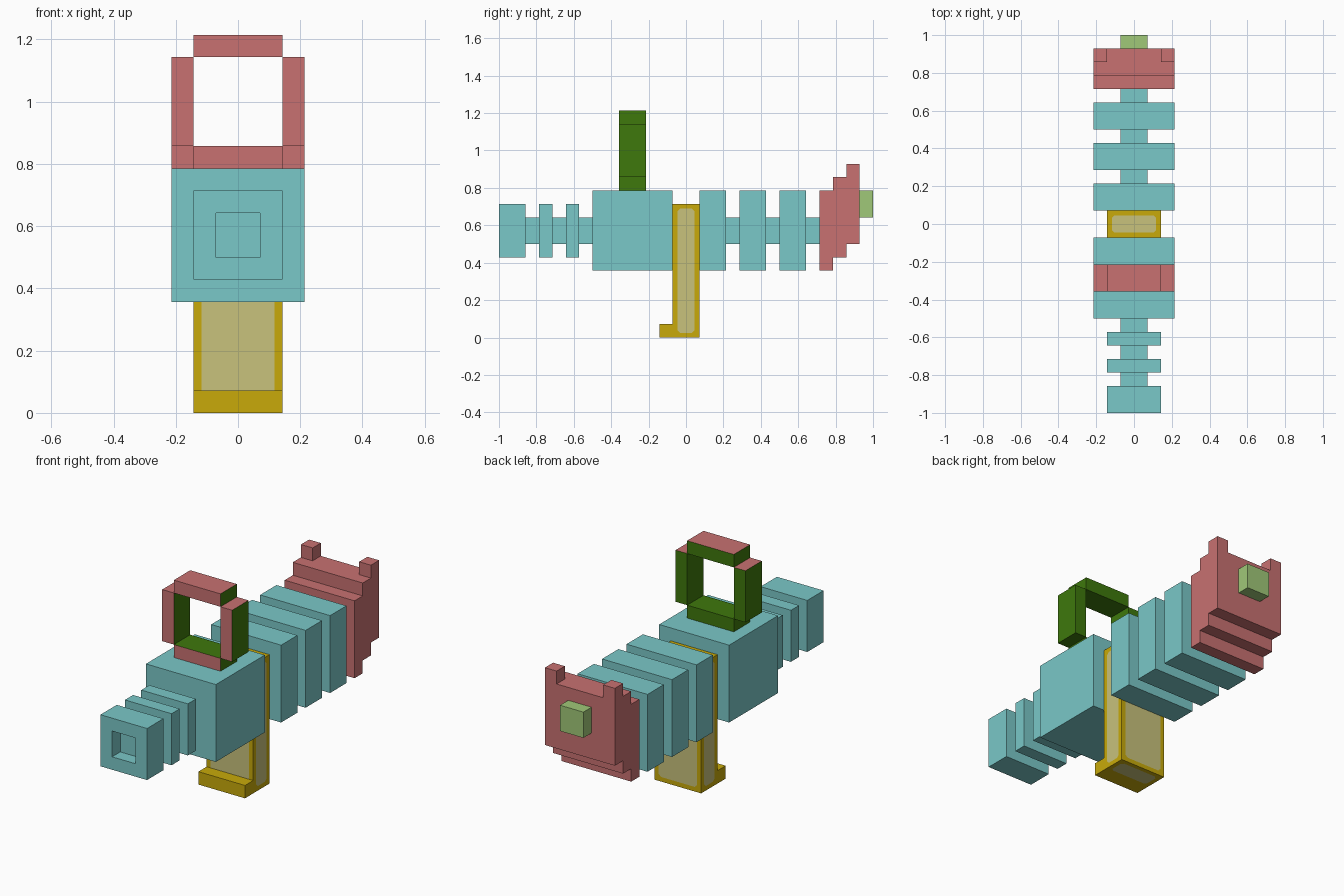
import bpy, bmesh

if "Cube" in bpy.data.objects:
    bpy.data.objects.remove(bpy.data.objects["Cube"])

U = 1 / 14  # one building block


def material(name, r, g, b):
    lin = [((c / 255 + 0.055) / 1.055) ** 2.4 if c > 10 else c / 255 / 12.92 for c in (r, g, b)]
    m = bpy.data.materials.new(name)
    m.diffuse_color = (*lin, 1)
    m.use_nodes = True
    m.node_tree.nodes["Principled BSDF"].inputs["Base Color"].default_value = m.diffuse_color
    return m


CYAN = material("cyan", 122, 200, 200)
RED = material("soft_red", 200, 113, 113)
GOLD = material("gold", 200, 170, 10)
PALE = material("pale_gold", 200, 194, 124)
GREEN = material("dark_green", 62, 120, 12)
LIME = material("light_green", 160, 200, 120)


def finish(name, bm, *mats):
    """Scale block units to scene units and link the object."""
    bmesh.ops.recalc_face_normals(bm, faces=bm.faces)
    bmesh.ops.scale(bm, vec=(U, U, U), verts=bm.verts)
    me = bpy.data.meshes.new(name)
    bm.to_mesh(me)
    bm.free()
    for m in mats:
        me.materials.append(m)
    ob = bpy.data.objects.new(name, me)
    bpy.context.collection.objects.link(ob)
    return ob


def box_mesh(x, y, z):
    bm = bmesh.new()
    bmesh.ops.create_cube(bm, size=1)
    for v in bm.verts:
        v.co = [r[0] if c < 0 else r[1] for c, r in zip(v.co, (x, y, z))]
    bm.normal_update()
    return bm


def box(name, x, y, z, mat):
    return finish(name, box_mesh(x, y, z), mat)


def stepped_rod(name, stations, mat):
    """Square cross-sections (y, half width) joined along y, centred at height 8."""
    bm = bmesh.new()
    rings = [[bm.verts.new((sx * h, y, 8 + sz * h))
              for sx, sz in ((-1, -1), (1, -1), (1, 1), (-1, 1))] for y, h in stations]
    for a, b in zip(rings, rings[1:]):
        for i in range(4):
            j = (i + 1) % 4
            bm.faces.new((a[i], a[j], b[j], b[i]))
    bm.faces.new(rings[0])
    bm.faces.new(rings[-1])
    return finish(name, bm, mat)


def steps(segments):
    return [(y, h) for y0, y1, h in segments for y in (y0, y1)]


# Barrel with muzzle bore, rings and main body
stepped_rod("barrel_and_body", [(-13, 1), (-14, 1)] + steps([
    (-14, -12, 2), (-12, -11, 1), (-11, -10, 2), (-10, -9, 1),
    (-9, -8, 2), (-8, -7, 1), (-7, -1, 3)]), CYAN)

# Ribbed rear section
stepped_rod("rear_ribs", steps([
    (1, 3, 3), (3, 4, 1), (4, 6, 3), (6, 7, 1), (7, 9, 3), (9, 10, 1)]), CYAN)

# Grip with an inset pale panel, corners clipped, on each side
bm = box_mesh((-2, 2), (-1, 1), (0, 10))
inner = set()
outer = set(bm.verts)
bmesh.ops.inset_individual(bm, faces=bm.faces[:], thickness=0.5)
inner = [v for v in bm.verts if v not in outer]
bmesh.ops.bevel(bm, geom=inner, offset=0.2, segments=1, affect='VERTICES')
for f in bm.faces:
    f.material_index = 1 if len(f.verts) == 8 else 0
finish("grip", bm, GOLD, PALE)
box("grip_foot", (-2, 2), (-2, -1), (0, 1), GOLD)

# Sight frame: red front and top, green elsewhere
for name, x, z in (("sight_bottom", (-2, 2), (11, 12)), ("sight_top", (-2, 2), (16, 17)),
                   ("sight_post_left", (-3, -2), (12, 16)),
                   ("sight_post_right", (2, 3), (12, 16))):
    bm = box_mesh(x, (-5, -3), z)
    for f in bm.faces:
        up = f.normal.z > 0.5 and z[1] >= 16
        f.material_index = 0 if f.normal.y < -0.5 or up else 1
    finish(name, bm, RED, GREEN)

# Stepped tail block, extruded sideways from its side profile
profile = [(10, 5), (11, 5), (11, 6), (12, 6), (12, 7), (13, 7), (13, 12), (11, 12), (11, 11), (10, 11)]
bm = bmesh.new()
face = bm.faces.new([bm.verts.new((-3, y, z)) for y, z in profile])
ext = bmesh.ops.extrude_face_region(bm, geom=[face], use_keep_orig=True)
bmesh.ops.translate(bm, vec=(6, 0, 0),
                    verts=[g for g in ext["geom"] if isinstance(g, bmesh.types.BMVert)])
finish("tail_block", bm, RED)

# Tail horns and rear knob
for side, x in (("left", (-3, -2)), ("right", (2, 3))):
    box("tail_horn_" + side, x, (12, 13), (12, 13), RED)
box("rear_knob", (-1, 1), (13, 14), (9, 11), LIME)
